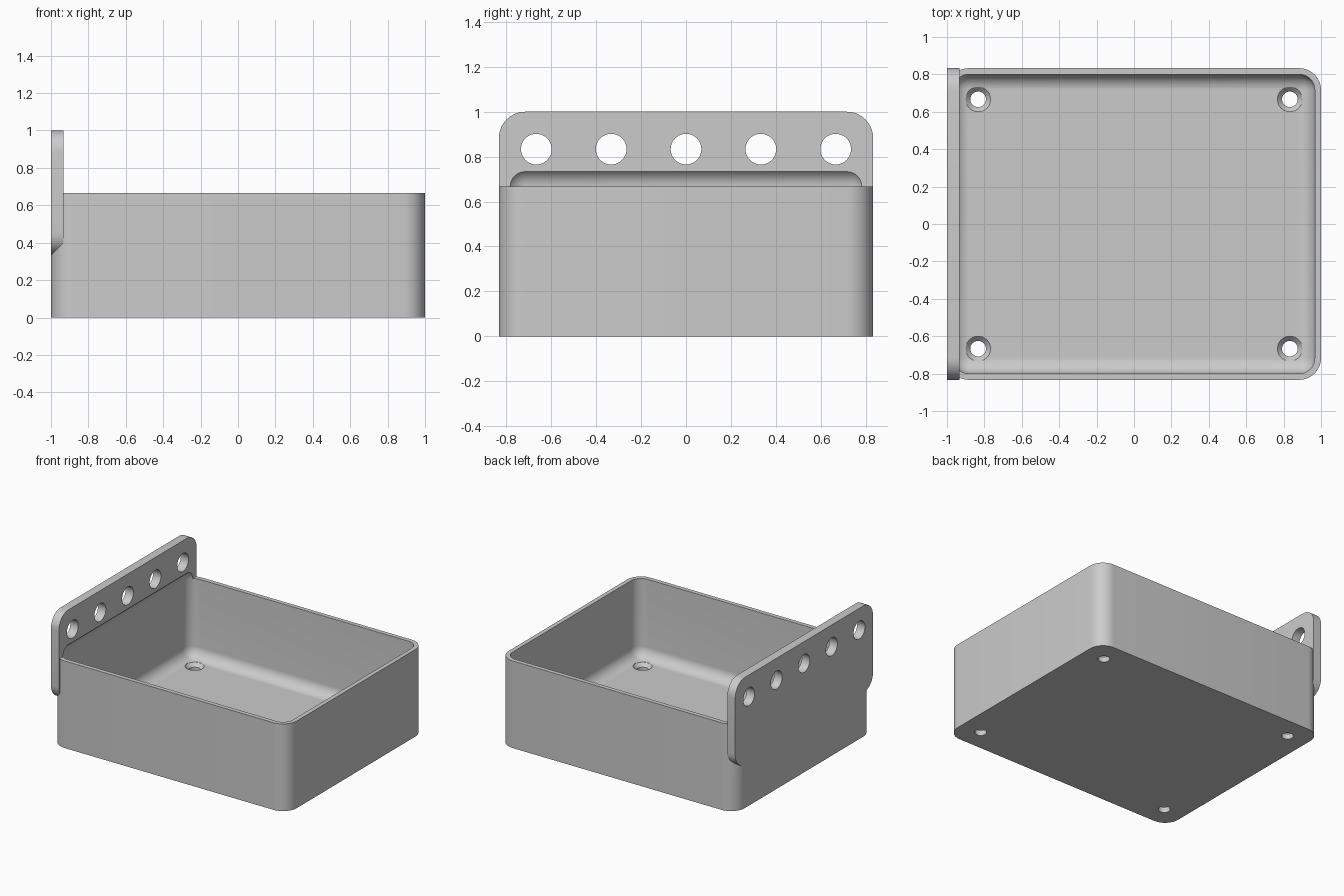
import bpy, bmesh, math
from mathutils import Matrix, Vector

MM = 1 / 30  # the part is laid out on a 60 x 50 x 30 grid

cube = bpy.data.objects.get("Cube")
if cube:
    bpy.data.objects.remove(cube, do_unlink=True)

grey = bpy.data.materials.new("grey plastic")
grey.use_nodes = True
colour = (0.6, 0.6, 0.6, 1)
grey.diffuse_color = colour
grey.node_tree.nodes["Principled BSDF"].inputs["Base Color"].default_value = colour


def make_object(name, bm):
    bmesh.ops.recalc_face_normals(bm, faces=bm.faces)
    mesh = bpy.data.meshes.new(name)
    bm.to_mesh(mesh)
    bm.free()
    mesh.materials.append(grey)
    obj = bpy.data.objects.new(name, mesh)
    bpy.context.collection.objects.link(obj)
    return obj


def rounded_box(name, low, high, radius, axis=None):
    """Box with rounded edges: all of them, or only those along one axis."""
    low, high = Vector(low) * MM, Vector(high) * MM
    bm = bmesh.new()
    bmesh.ops.create_cube(bm, size=1)
    for v in bm.verts:
        v.co = Vector(high[i] if v.co[i] > 0 else low[i] for i in range(3))
    edges = [e for e in bm.edges if axis is None
             or abs((e.verts[0].co - e.verts[1].co).normalized()[axis]) > 0.9]
    bmesh.ops.bevel(bm, geom=edges, offset=radius * MM, segments=10,
                    profile=0.5, affect='EDGES')
    return make_object(name, bm)


def add_lathe(bm, profile, place):
    """Closed solid of revolution from (radius, height) pairs."""
    rings = []
    for r, h in profile:
        rings.append(bmesh.ops.create_circle(
            bm, segments=40, radius=r * MM,
            matrix=place @ Matrix.Translation((0, 0, h * MM)))["verts"])
    for a, b in zip(rings, rings[1:]):
        for i in range(len(a)):
            j = (i + 1) % len(a)
            bm.faces.new((a[i], a[j], b[j], b[i]))
    bm.faces.new(rings[0])
    bm.faces.new(rings[-1])


def boolean(target, tool, operation):
    mod = target.modifiers.new(tool.name, 'BOOLEAN')
    mod.operation, mod.solver, mod.object = operation, 'EXACT', tool
    bpy.context.view_layer.objects.active = target
    bpy.ops.object.modifier_apply(modifier=mod.name)
    bpy.data.objects.remove(tool, do_unlink=True)


# Tray body and the upright hanging plate on its -x side
tray = rounded_box("wall_mount_tray", (-30, -25, 0), (30, 25, 20), 3.5, axis=2)
plate = rounded_box("hanging_plate", (-30, -25, 10), (-28, 25, 30), 3.5, axis=0)
boolean(tray, plate, 'UNION')

# Rounded cavity, which also makes the shallow cove in the plate
cavity = rounded_box("cavity", (-29, -24, 2), (29, 24, 22.5), 2.5)
boolean(tray, cavity, 'DIFFERENCE')

# Row of round holes through the plate
bm = bmesh.new()
for y in range(-20, 21, 10):
    place = Matrix.Translation(Vector((-29, y, 25)) * MM) @ Matrix.Rotation(math.pi / 2, 4, 'Y')
    add_lathe(bm, [(2.05, -3), (2.05, 3)], place)
boolean(tray, make_object("plate_holes", bm), 'DIFFERENCE')

# Countersunk screw holes in the floor corners
bm = bmesh.new()
for x in (-25, 25):
    for y in (-20, 20):
        add_lathe(bm, [(1.25, -1), (1.25, 1.2), (2, 2), (2, 3)],
                  Matrix.Translation(Vector((x, y, 0)) * MM))
boolean(tray, make_object("screw_holes", bm), 'DIFFERENCE')

# Smooth shading with crisp edges
for obj in bpy.context.selected_objects:
    obj.select_set(False)
tray.select_set(True)
bpy.context.view_layer.objects.active = tray
bpy.ops.object.shade_smooth_by_angle(angle=math.radians(30))
